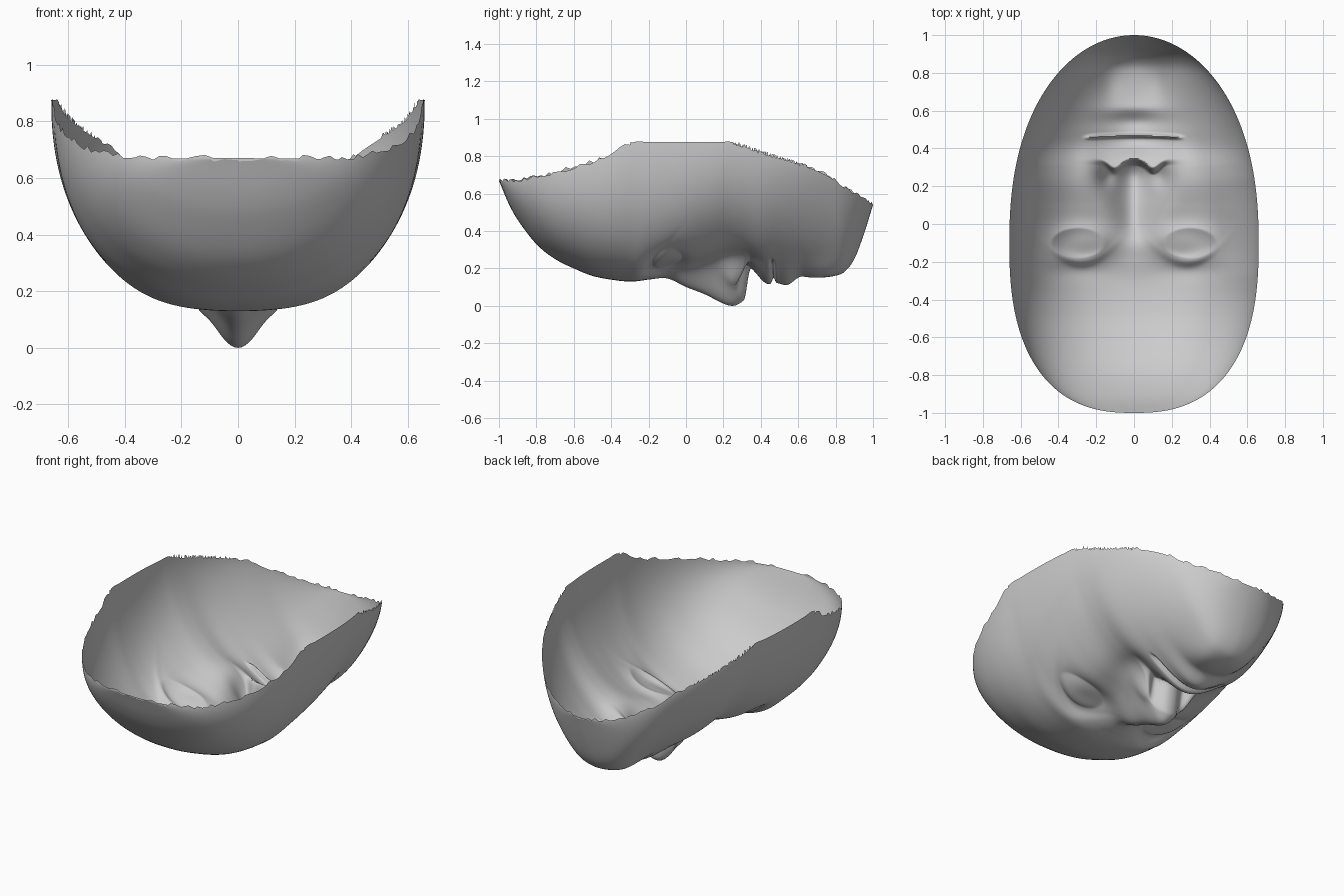
import bpy, bmesh, math, random

if "Cube" in bpy.data.objects:
    bpy.data.objects.remove(bpy.data.objects["Cube"])
random.seed(4)


def curve(pts, y):
    """Smooth (cubic) interpolation through (y, value) points."""
    y = min(max(y, pts[0][0]), pts[-1][0])
    i = 0
    while i < len(pts) - 2 and y > pts[i + 1][0]:
        i += 1

    def slope(k):
        a, b = pts[max(k - 1, 0)], pts[min(k + 1, len(pts) - 1)]
        return (b[1] - a[1]) / (b[0] - a[0])
    (y0, v0), (y1, v1) = pts[i], pts[i + 1]
    d = y1 - y0
    t = (y - y0) / d
    return (v0 * (2*t**3 - 3*t*t + 1) + slope(i) * d * (t**3 - 2*t*t + t)
            + v1 * (3*t*t - 2*t**3) + slope(i + 1) * d * (t**3 - t*t))


def bump(a):
    return math.exp(-a * a)


def step(a):
    a = min(max(a, 0), 1)
    return a * a * (3 - 2 * a)


# centre line of the head without nose and lips, nose ridge, rim height, section roundness
CENTRE = [(-1, .67), (-.95, .55), (-.9, .46), (-.8, .33), (-.7, .25), (-.6, .2), (-.5, .16),
          (-.4, .14), (-.3, .13), (-.2, .14), (-.12, .155), (0, .2), (.1, .235), (.2, .25),
          (.3, .23), (.4, .185), (.5, .17), (.6, .158), (.7, .152), (.8, .163), (.85, .185),
          (.9, .25), (.95, .38), (1, .54)]
RIDGE = [(-.2, .14), (-.1, .143), (0, .1), (.1, .062), (.2, .012), (.25, 0), (.29, .015), (.34, .06)]
RIM = [(-1, .67), (-.9, .67), (-.8, .69), (-.6, .74), (-.4, .81), (-.28, .875), (-.2, .875),
       (.17, .875), (.25, .875), (.4, .82), (.6, .76), (.75, .70), (.85, .63), (1, .54)]
EXP_X = [(-1, 2.1), (-.6, 2.3), (-.3, 2.45), (.1, 2.4), (.4, 1.95), (.7, 1.7), (1, 1.8)]
EXP_Z = [(-1, 2.1), (-.6, 2.1), (-.3, 2.15), (.1, 2.2), (.4, 1.85), (.7, 1.5), (1, 1.6)]


def half_width(y):
    if y < -.1:
        return .66 * max(0, 1 - (abs(y + .1) / .9) ** 2.5) ** (1 / 2.5)
    return .66 * max(0, 1 - ((y + .1) / 1.1) ** 2.3) ** .5


def features(x, y):
    """Height offset of the face features; negative is outward."""
    x = abs(x)
    d = 0
    # nose with wings and nostril notches
    if -.2 < y < .38:
        s = .085 + .052 * step((y + .1) / .35)
        end = .33 - .05 * bump((x - .1) / .045)
        h = curve(CENTRE, y) - curve(RIDGE, y)
        n = h * bump(x / s) + .035 * bump((x - .145) / .04) * bump((y - .25) / .055)
        d -= n * step((end - y) / .04 + .5)
    # eye sockets, eyelids, crease under the brow
    d += .07 * bump((x - .26) / .15) * bump((y + .1) / .085)
    ex, ey = (x - .295) / .14, (y + .1) / .08
    r = ex * ex + ey * ey
    if r < 1:
        d -= .04 * (1 - r) ** 1.2
    d += .018 * bump((y + .2 - .07 * ((x - .28) / .16) ** 2) / .025) * bump((x - .3) / .13)
    d -= .012 * bump((x - .32) / .17) * bump((y + .25) / .05)
    # cheek hollow beside the nose and cheekbone
    d += .015 * bump((x - .24) / .07) * bump((y - .3) / .12)
    d -= .015 * bump((x - .36) / .12) * bump((y - .1) / .14)
    # lips and mouth line
    d -= .058 * bump((y - .435) / .06) * bump(x / .19)
    d -= .05 * bump((y - .535) / .055) * bump(x / .18)
    line = .468 - .01 * (x / .25) ** 2
    d += .03 * bump((y - line) / .01) * step((.28 - x) / .08)
    # groove under the lower lip and chin pad
    d += .006 * bump((y - .61) / .03) * bump(x / .15)
    d -= .025 * bump((x - .13) / .08) * bump((y - .76) / .12)
    return d


# rows run from forehead (-y) to chin (+y), denser over the features
ys = [-.3 - .7 * math.cos(i / 40 * math.pi / 2) for i in range(40)]
ys += [-.3 + .95 * i / 210 for i in range(210)]
ys += [.65 + .35 * math.sin(i / 30 * math.pi / 2) for i in range(31)]
COLS = 100

bm = bmesh.new()
rows = []
for y in ys:
    w, z0, rim = half_width(y), curve(CENTRE, y), curve(RIM, y)
    n, m = curve(EXP_X, y), curve(EXP_Z, y)
    row = []
    for j in range(-COLS, COLS + 1):
        s = math.sin(j / COLS * math.pi / 2)
        x = w * s
        c = max(1 - abs(s) ** n, 0) ** (1 / m)
        z = rim - (rim - z0) * c + features(x, y) * min(1, c * 3)
        # ragged rim
        if abs(j) == COLS and not -.29 < y < .25:
            z = min(.875, z + random.uniform(-.014, .014))
        row.append(bm.verts.new((x, y, max(z, 0))))
    rows.append(row)
for r0, r1 in zip(rows, rows[1:]):
    for j in range(2 * COLS):
        bm.faces.new((r0[j], r1[j], r1[j + 1], r0[j + 1]))
bmesh.ops.remove_doubles(bm, verts=bm.verts, dist=.0004)
bmesh.ops.recalc_face_normals(bm, faces=bm.faces)
# outside of the mask looks downwards
if sum(f.normal.z * f.calc_area() for f in bm.faces) > 0:
    bmesh.ops.reverse_faces(bm, faces=bm.faces)

mesh = bpy.data.meshes.new("face_mask")
bm.to_mesh(mesh)
bm.free()
mask = bpy.data.objects.new("face_mask", mesh)
bpy.context.collection.objects.link(mask)
bpy.context.view_layer.objects.active = mask
mask.select_set(True)
bpy.ops.object.shade_smooth_by_angle(angle=math.radians(60))
